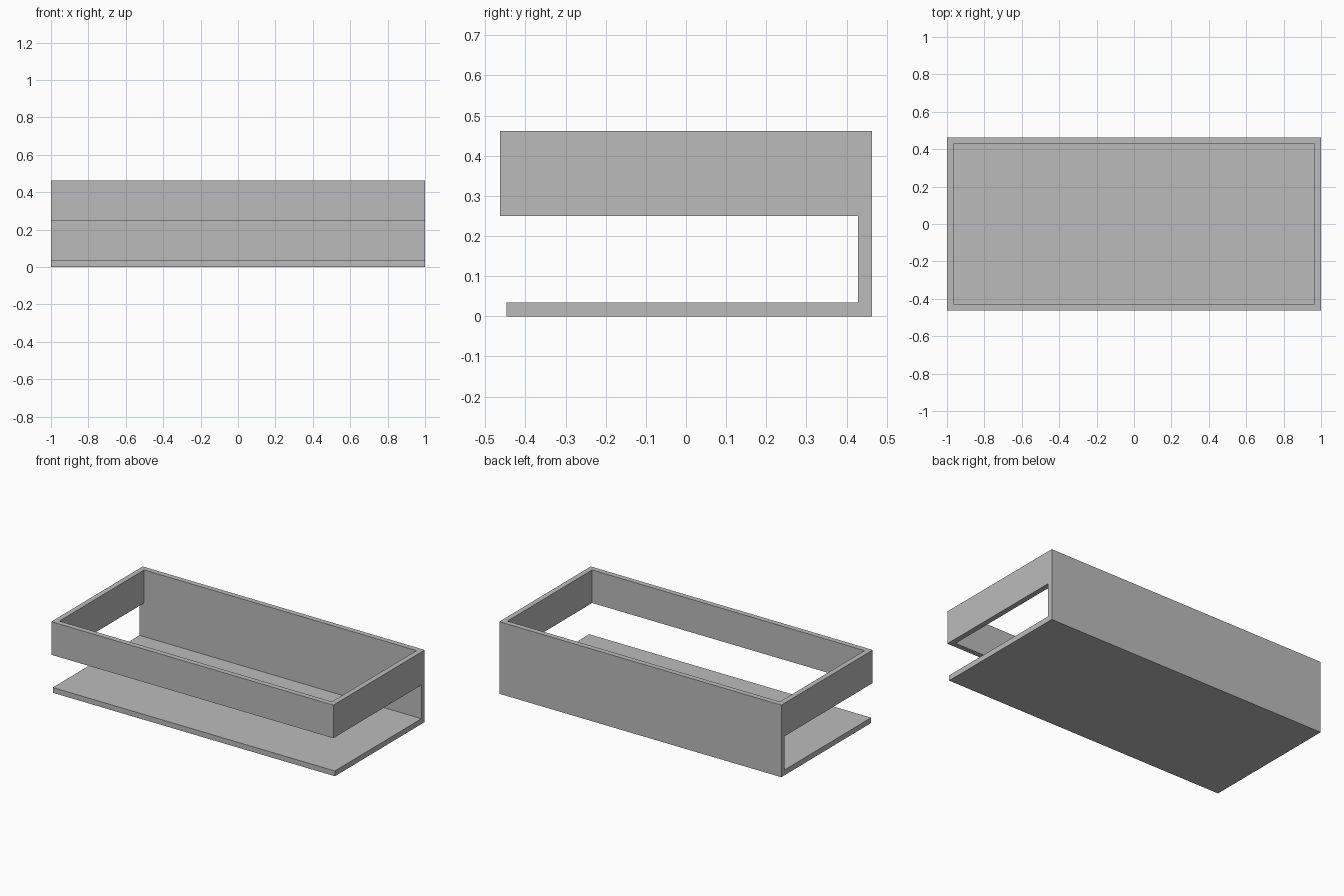
import bpy

default = bpy.data.objects.get("Cube")
if default:
    bpy.data.objects.remove(default, do_unlink=True)

# Overall sizes
HALF_X, HALF_Y, HEIGHT = 1.0, 0.463, 0.462
WALL = 0.034
SLOT_TOP = 0.25
BASE_FRONT = -0.447
INNER_Y = HALF_Y - WALL

grey = bpy.data.materials.new("plain grey")
grey.use_nodes = True
colour = (0.5, 0.5, 0.5, 1)
grey.diffuse_color = colour
grey.node_tree.nodes["Principled BSDF"].inputs["Base Color"].default_value = colour


def box(name, low, high):
    """Box between two opposite corners."""
    centre = [(a + b) / 2 for a, b in zip(low, high)]
    size = [b - a for a, b in zip(low, high)]
    bpy.ops.mesh.primitive_cube_add(size=1, location=centre)
    obj = bpy.context.object
    obj.name = name
    for v in obj.data.vertices:
        v.co = [c * s for c, s in zip(v.co, size)]
    obj.data.materials.append(grey)
    return obj


# Solid block from which the open tray is cut
tray = box("tray_stand", (-HALF_X, -HALF_Y, 0), (HALF_X, HALF_Y, HEIGHT))

cutters = [
    # Gap between base plate and upper frame, open at front and sides
    box("slot_cutter", (-2, -1, WALL), (2, INNER_Y, SLOT_TOP)),
    # Opening inside the upper frame
    box("opening_cutter", (WALL - HALF_X, -INNER_Y, SLOT_TOP / 2),
        (HALF_X - WALL, INNER_Y, 1)),
    # Base plate stops short of the frame at the front
    box("base_front_cutter", (-2, -1, -1), (2, BASE_FRONT, SLOT_TOP / 2)),
]

for cutter in cutters:
    mod = tray.modifiers.new(cutter.name, "BOOLEAN")
    mod.operation = "DIFFERENCE"
    mod.solver = "EXACT"
    mod.object = cutter

# Apply the cuts and drop the cutters
bpy.ops.object.select_all(action="DESELECT")
tray.select_set(True)
bpy.context.view_layer.objects.active = tray
for cutter in cutters:
    bpy.ops.object.modifier_apply(modifier=cutter.name)
    bpy.data.objects.remove(cutter, do_unlink=True)
